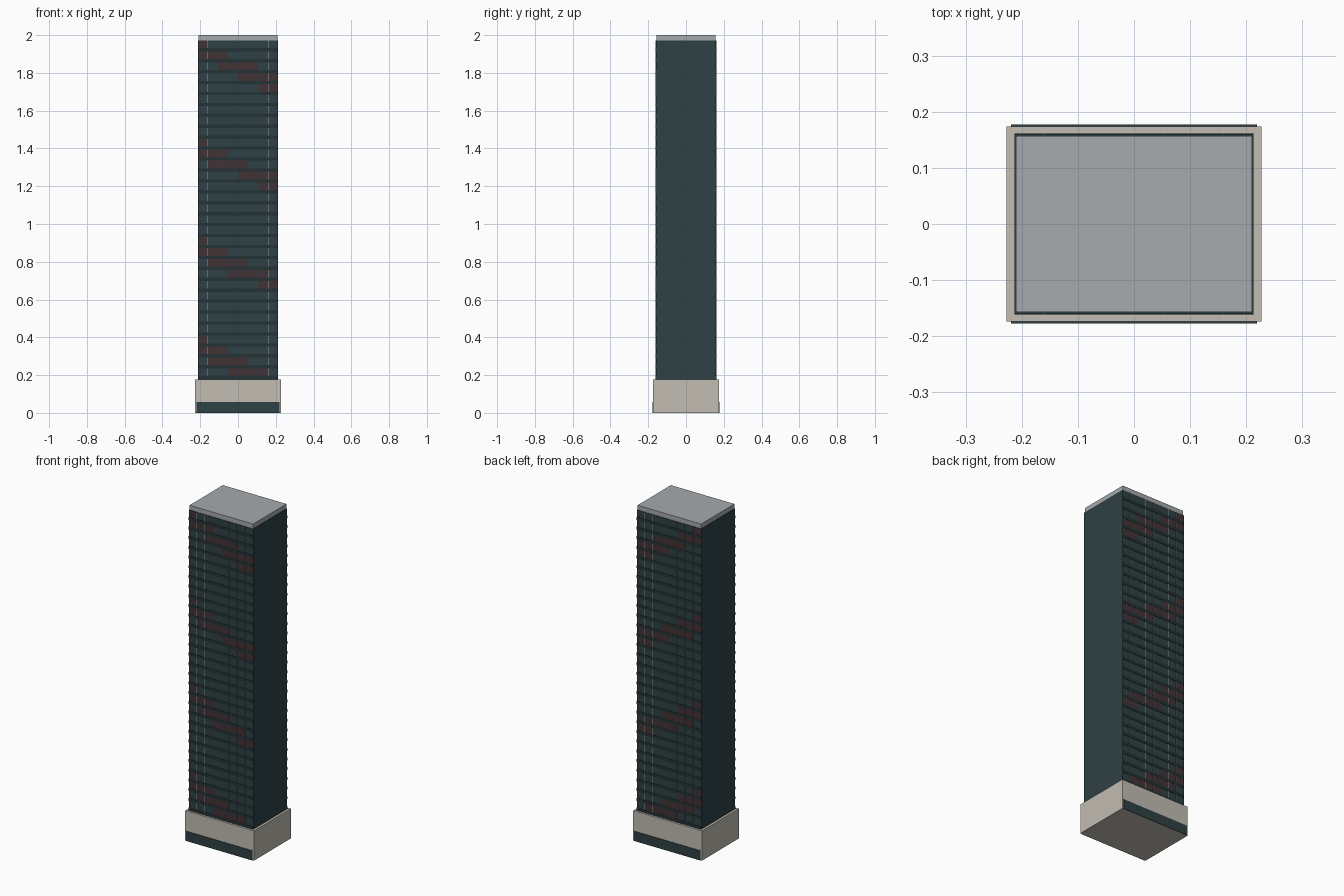
import bpy, bmesh
from mathutils import Vector, Matrix

if "Cube" in bpy.data.objects:
    bpy.data.objects.remove(bpy.data.objects["Cube"])


def material(name, rgb):
    m = bpy.data.materials.new(name)
    m.diffuse_color = (*rgb, 1)
    m.use_nodes = True
    m.node_tree.nodes["Principled BSDF"].inputs["Base Color"].default_value = m.diffuse_color
    return m


GLASS = material("glass_teal", (0.028, 0.052, 0.058))
DARK = material("spandrel_dark", (0.017, 0.032, 0.036))
RED = material("accent_red", (0.055, 0.032, 0.036))
STONE = material("stone", (0.54, 0.51, 0.45))
TRIM = material("mullion_grey", (0.30, 0.35, 0.35))
ROOF = material("roof_grey", (0.38, 0.40, 0.42))


def boxes(name, mat, ranges):
    """One object from a list of (x0, x1, y0, y1, z0, z1) boxes."""
    bm = bmesh.new()
    for x0, x1, y0, y1, z0, z1 in ranges:
        c = Vector((x0 + x1, y0 + y1, z0 + z1)) / 2
        s = (x1 - x0, abs(y1 - y0), z1 - z0, 1)
        bmesh.ops.create_cube(bm, size=1, matrix=Matrix.Translation(c) @ Matrix.Diagonal(s))
    me = bpy.data.meshes.new(name)
    bm.to_mesh(me)
    bm.free()
    me.materials.append(mat)
    ob = bpy.data.objects.new(name, me)
    bpy.context.collection.objects.link(ob)
    return ob


def both_faces(name, mat, ranges):
    """Front-face boxes, mirrored to the back."""
    ob = boxes(name, mat, ranges)
    mod = ob.modifiers.new("mirror_back", 'MIRROR')
    mod.use_axis = (False, True, False)
    mod.use_mirror_merge = False
    return ob


W, D = 0.213, 0.1595
Z0, Z1 = 0.178, 1.972
FLOORS, BAYS = 31, 8
fh, bw = (Z1 - Z0) / FLOORS, 2 * W / BAYS

# Main volumes
boxes("podium", STONE, [(-0.227, 0.227, -0.174, 0.174, 0, Z0)])
boxes("tower", GLASS, [(-W, W, -D, D, Z0, Z1)])
boxes("roof_cap", ROOF, [(-0.21, 0.21, -0.157, 0.157, Z1, 2.0)])

# Entrance glazing on front and back of the podium
both_faces("entrance_glazing", GLASS, [(-0.219, 0.219, -0.177, -0.173, 0, 0.058)])

# Dark floor bands
both_faces("floor_bands", DARK,
           [(-W, W, -D - 0.002, -D + 0.002, Z0 + i * fh, Z0 + i * fh + 0.017)
            for i in range(FLOORS)])

# Thin mullions between bays, broken at each floor
both_faces("mullions", TRIM,
           [(-W + j * bw - 0.0007, -W + j * bw + 0.0007, -D - 0.0016, -D + 0.002,
             Z0 + i * fh + 0.017, Z0 + (i + 1) * fh)
            for i in range(FLOORS) for j in range(1, BAYS)])

# Red accent panes stepping diagonally down: floor -> first and last bay
accents = {30: (0, 0), 29: (0, 2), 28: (2, 5), 27: (4, 7), 26: (6, 7),
           21: (0, 0), 20: (0, 2), 19: (1, 4), 18: (4, 7), 17: (6, 7),
           12: (0, 0), 11: (0, 2), 10: (1, 4), 9: (3, 6), 8: (6, 7),
           3: (0, 0), 2: (0, 2), 1: (1, 4), 0: (3, 6)}
both_faces("accent_panes", RED,
           [(-W + j * bw + 0.001, -W + (j + 1) * bw - 0.001, -D - 0.001, -D + 0.002,
             Z0 + i * fh + 0.017, Z0 + (i + 1) * fh)
            for i, (a, b) in accents.items() for j in range(a, b + 1)])
